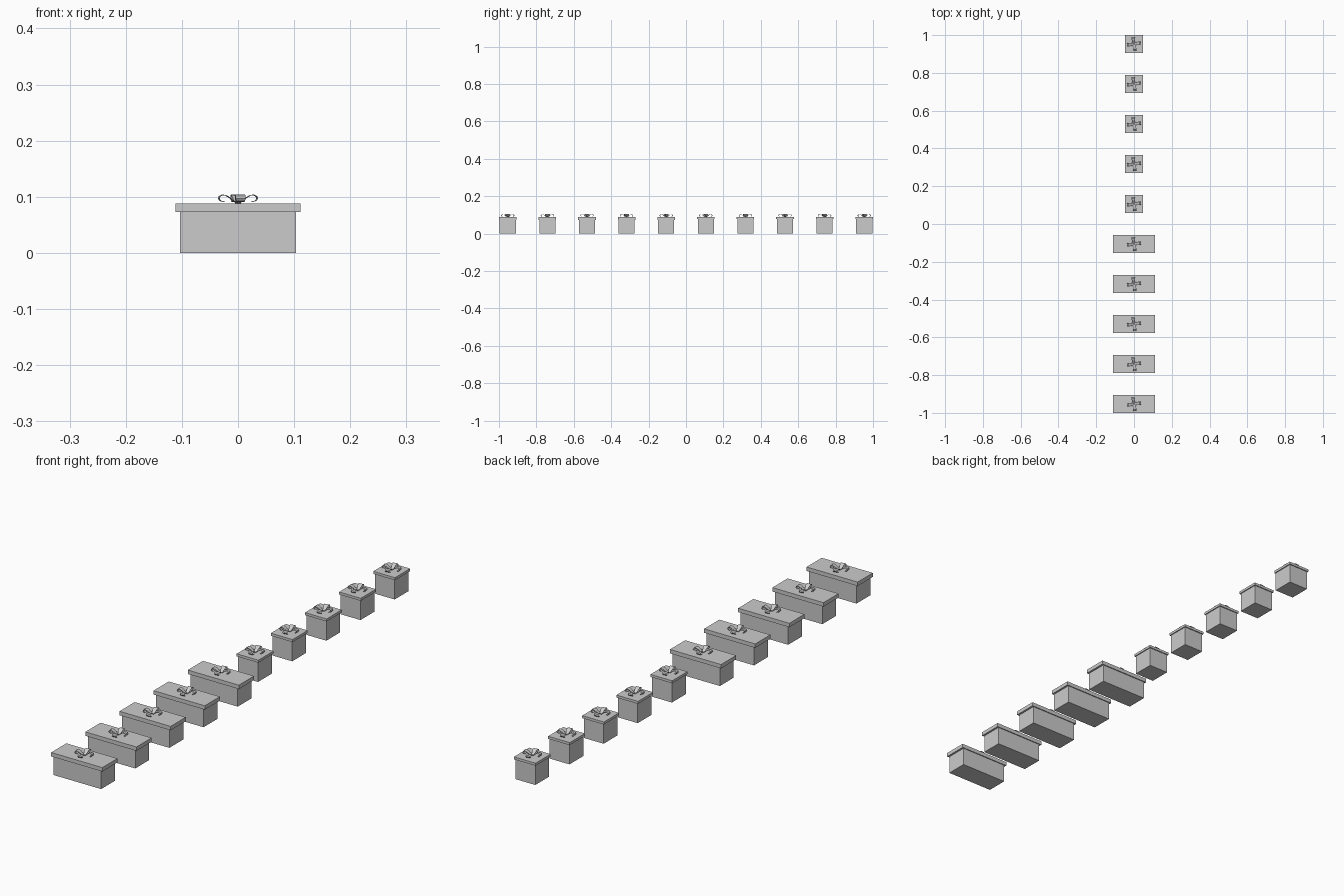
import bpy, bmesh, math
from mathutils import Matrix, Vector

cube = bpy.data.objects.get("Cube")
if cube:
    bpy.data.objects.remove(cube, do_unlink=True)

GREY = (0.6, 0.6, 0.6, 1)
grey = bpy.data.materials.new("plain_grey")
grey.use_nodes = True
grey.diffuse_color = GREY
grey.node_tree.nodes["Principled BSDF"].inputs["Base Color"].default_value = GREY


def finish(name, bm, y):
    mesh = bpy.data.meshes.new(name)
    bm.to_mesh(mesh)
    bm.free()
    mesh.materials.append(grey)
    obj = bpy.data.objects.new(name, mesh)
    obj.location.y = y
    bpy.context.collection.objects.link(obj)
    return obj


def block(name, half_x, half_y, z0, z1, y):
    bm = bmesh.new()
    size = Matrix.Diagonal((2 * half_x, 2 * half_y, z1 - z0, 1))
    bmesh.ops.create_cube(bm, size=1, matrix=Matrix.Translation((0, 0, (z0 + z1) / 2)) @ size)
    return finish(name, bm, y)


# Ribbon arm side profile: distance from the middle, height, half width
ARM = [(0, .0885, .005), (.008, .093, .006), (.016, .099, .008), (.022, .1025, .009),
       (.028, .1035, .009), (.033, .101, .009), (.0345, .097, .009),
       (.032, .093, .008), (.027, .0915, .008), (.024, .0925, .007)]


def bow(name, y):
    bm = bmesh.new()
    for i in range(4):
        turn = Matrix.Rotation(math.radians(8 + 90 * i), 3, "Z")
        rows = [[bm.verts.new(turn @ Vector((r, s * w, z))) for s in (-1, 1)] for r, z, w in ARM]
        for a, b in zip(rows, rows[1:]):
            bm.faces.new((a[0], b[0], b[1], a[1]))
    obj = finish(name, bm, y)
    thick = obj.modifiers.new("ribbon_thickness", "SOLIDIFY")
    thick.thickness = 0.0008
    thick.offset = 0


# Row of ten boxes: five wide at the front, five square behind
SPACING = 0.2118
for n in range(10):
    y = (n - 4.5) * SPACING
    wide = n < 5
    kind = f"{'wide' if wide else 'square'}_box_{n % 5 + 1}"
    seam = 0.0725 if wide else 0.078
    block(kind + "_body", 0.103 if wide else 0.043, 0.043, 0, seam, y)
    block(kind + "_lid", 0.111 if wide else 0.047, 0.047, seam, 0.088, y)
    bow(kind + "_bow", y)
